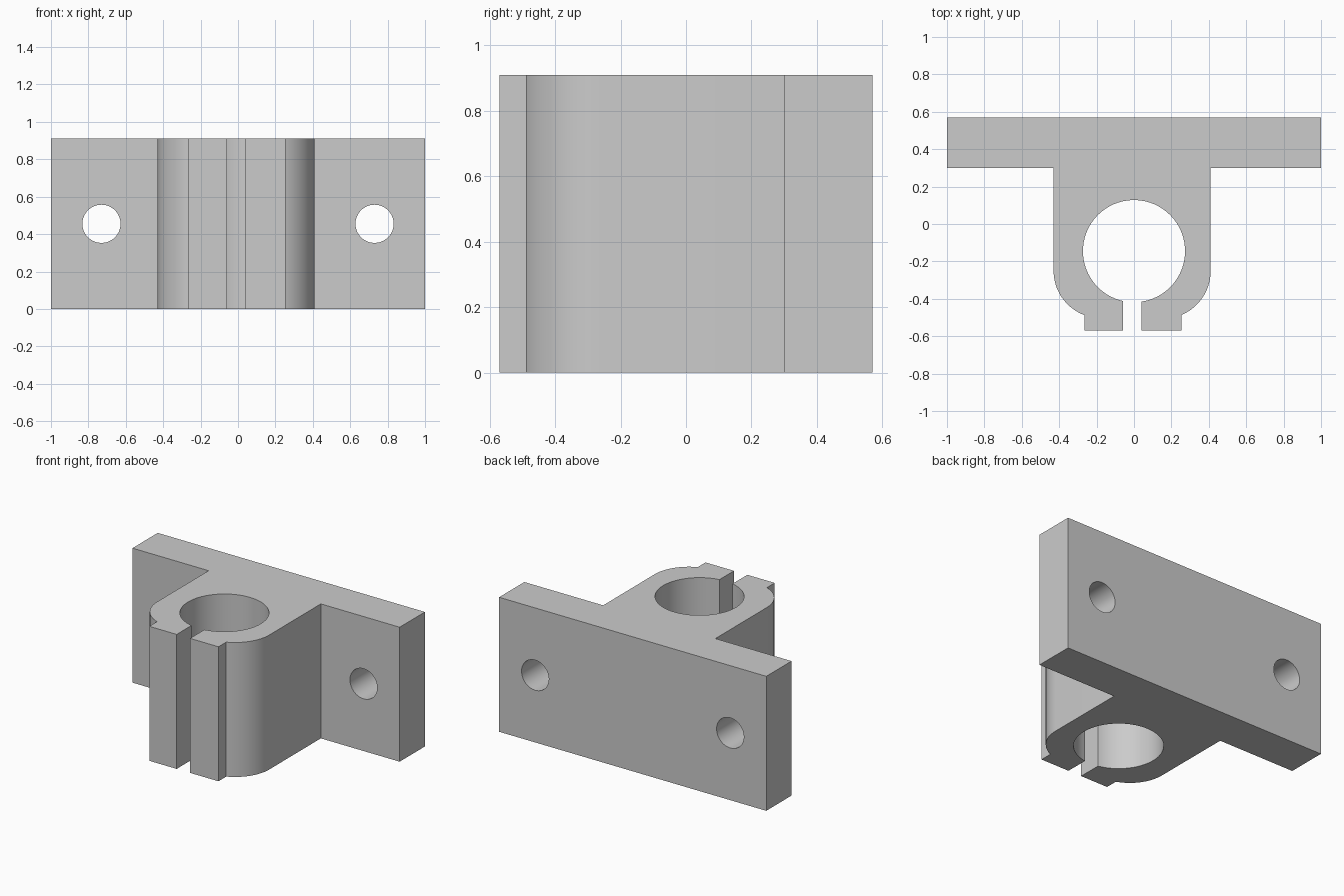
import bpy
import bmesh
from math import asin, acos, atan2, cos, sin, pi, radians, sqrt

HEIGHT = 0.91
BACK, PLATE_FRONT, LIP_FRONT = 0.57, 0.30, -0.57
BORE_Y, BORE_R = -0.145, 0.273
SLOT_LEFT, SLOT_RIGHT = 0.04, -0.06
ROUND_Y, LIP_Y = -0.25, -0.487

if "Cube" in bpy.data.objects:
    bpy.data.objects.remove(bpy.data.objects["Cube"], do_unlink=True)

grey = bpy.data.materials.new("plain grey")
grey.use_nodes = True
colour = (0.6, 0.6, 0.6, 1)
grey.diffuse_color = colour
grey.node_tree.nodes["Principled BSDF"].inputs["Base Color"].default_value = colour


def arc(cx, cy, r, start, end, steps):
    """Points on a circular arc, both ends included."""
    angles = [start + (end - start) * i / steps for i in range(steps + 1)]
    return [(cx + r * cos(a), cy + r * sin(a)) for a in angles]


def clamp_side(side, outer, lip, slot):
    """Outline of one half, from the back corner to the slot mouth."""
    # Corner round is tangent to the side wall and stops at the lip
    dx, dy = abs(outer) - abs(lip), ROUND_Y - LIP_Y
    r = (dx * dx + dy * dy) / (2 * dx)
    sweep = asin(dy / r)
    corner = [(side * x, y) for x, y in
              arc(abs(outer) - r, ROUND_Y, r, 0, -sweep, 20)]
    return ([(side, BACK), (side, PLATE_FRONT), (outer, PLATE_FRONT)]
            + corner + [(lip, LIP_FRONT), (slot, LIP_FRONT)])


def slot_angle(x):
    return atan2(-sqrt(BORE_R ** 2 - x * x), x)


# Whole cross-section: right half, around the bore, then back along the left half
right = clamp_side(-1, -0.43, -0.265, SLOT_RIGHT)
left = clamp_side(1, 0.41, 0.253, SLOT_LEFT)
bore = arc(0, BORE_Y, BORE_R, slot_angle(SLOT_RIGHT) + 2 * pi,
           slot_angle(SLOT_LEFT), 80)
profile = right + bore + left[::-1]

bm = bmesh.new()
base = bm.faces.new([bm.verts.new((x, y, 0)) for x, y in profile])
top = bmesh.ops.extrude_face_region(bm, geom=[base])["geom"]
bmesh.ops.translate(bm, vec=(0, 0, HEIGHT),
                    verts=[v for v in top if isinstance(v, bmesh.types.BMVert)])
bmesh.ops.recalc_face_normals(bm, faces=bm.faces)
mesh = bpy.data.meshes.new("clamp_bracket")
bm.to_mesh(mesh)
bm.free()
mesh.materials.append(grey)
bracket = bpy.data.objects.new("clamp_bracket", mesh)
bpy.context.collection.objects.link(bracket)

# Mounting holes through the plate
for name, x in (("left", 0.73), ("right", -0.73)):
    bpy.ops.mesh.primitive_cylinder_add(
        vertices=64, radius=0.102, depth=0.6,
        location=(x, (BACK + PLATE_FRONT) / 2, HEIGHT / 2),
        rotation=(pi / 2, 0, 0))
    cutter = bpy.context.object
    cutter.name = name + "_hole_cutter"
    cutter.hide_render = True
    cutter.data.materials.append(grey)
    bpy.ops.object.select_all(action="DESELECT")
    bpy.context.view_layer.objects.active = bracket
    bracket.select_set(True)
    cut = bracket.modifiers.new(name + "_hole", "BOOLEAN")
    cut.operation, cut.solver, cut.object = "DIFFERENCE", "EXACT", cutter
    bpy.ops.object.modifier_apply(modifier=cut.name)
    bpy.data.objects.remove(cutter, do_unlink=True)

# Smooth rounds, sharp corners
bpy.ops.object.shade_smooth_by_angle(angle=radians(30))
